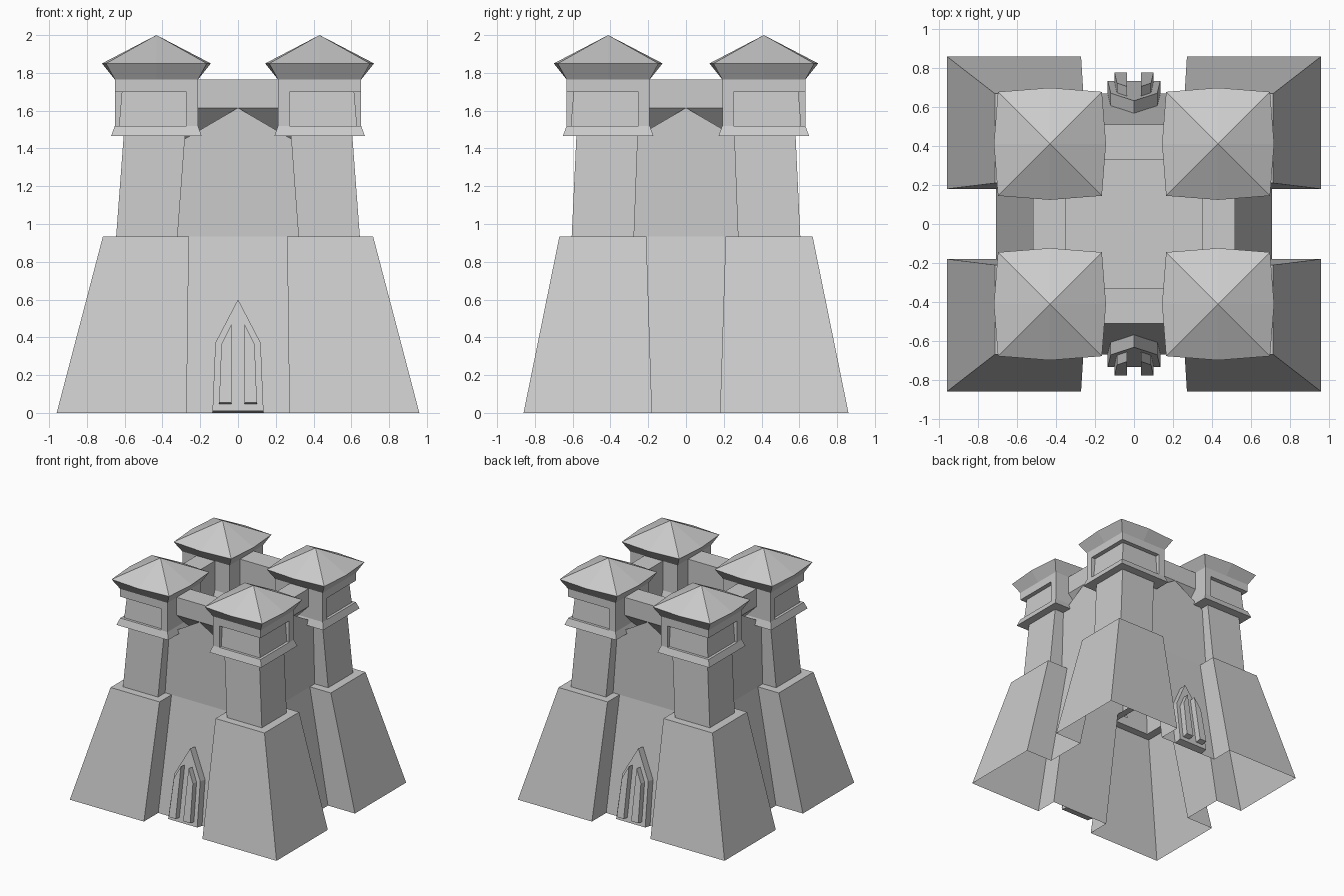
import bpy, bmesh
from mathutils import Vector

cube = bpy.data.objects.get("Cube")
if cube:
    bpy.data.objects.remove(cube, do_unlink=True)

stone = bpy.data.materials.new("grey_stone")
stone.use_nodes = True
GREY = (0.6, 0.6, 0.6, 1)
stone.diffuse_color = GREY
stone.node_tree.nodes["Principled BSDF"].inputs["Base Color"].default_value = GREY


def make(name, verts, faces, place=None):
    """Build a flat-shaded part, moving every point with place()."""
    bm = bmesh.new()
    vs = [bm.verts.new(place(*v) if place else v) for v in verts]
    for f in faces:
        bm.faces.new([vs[i] for i in f])
    bmesh.ops.recalc_face_normals(bm, faces=bm.faces)
    mesh = bpy.data.meshes.new(name)
    bm.to_mesh(mesh)
    bm.free()
    mesh.materials.append(stone)
    ob = bpy.data.objects.new(name, mesh)
    bpy.context.collection.objects.link(ob)
    return ob


def loft(name, rings, bottom=True, top=True, place=None):
    """Skin a stack of rings that share a point count."""
    n = len(rings[0])
    faces = [(r * n + i, r * n + (i + 1) % n, (r + 1) * n + (i + 1) % n, (r + 1) * n + i)
             for r in range(len(rings) - 1) for i in range(n)]
    if bottom:
        faces.append(tuple(reversed(range(n))))
    if top:
        faces.append(tuple(range((len(rings) - 1) * n, len(rings) * n)))
    return make(name, [p for ring in rings for p in ring], faces, place)


def rect(x0, x1, y0, y1, z):
    return [(x0, y0, z), (x1, y0, z), (x1, y1, z), (x0, y1, z)]


CX, CY = 0.432, 0.412


def square(half, z):
    return rect(CX - half, CX + half, CY - half, CY + half, z)


def eight(corner, mid, z):
    c, m = corner, mid
    pts = [(-c, -c), (0, -m), (c, -c), (m, 0), (c, c), (0, m), (-c, c), (-m, 0)]
    return [(CX + x, CY + y, z) for x, y in pts]


def footprint(x0, x1, y0, y1, wall_x, wall_y, z):
    """Outline of four corner feet joined by recessed walls."""
    corner = [(wall_x, y0), (x1, y0), (x1, y1), (x0, y1), (x0, wall_y)]
    ring = []
    for sx, sy in ((1, 1), (-1, 1), (-1, -1), (1, -1)):
        pts = corner if sx == sy else corner[::-1]
        ring += [(sx * x, sy * y, z) for x, y in pts]
    return ring


def tower(label, sx, sy):
    def place(x, y, z):
        return (sx * x, sy * y, z)

    # ledge on top of the foot, and the shaft
    loft(label + "_tower_shaft", [
        rect(0.26, 0.715, 0.21, 0.67, 0.935),
        rect(0.32, 0.645, 0.275, 0.605, 0.935),
        rect(0.28, 0.605, 0.255, 0.58, 1.47)], bottom=False, top=False, place=place)
    # ledge under the guard room
    loft(label + "_tower_ledge", [square(0.24, 1.465), square(0.22, 1.52)], place=place)
    # guard room, recessed around the outer corner
    o, p = 0.22, 0.16

    def plan(q, z):
        pts = [(-o, -o), (o, -o), (o, -p), (q, -p), (q, q), (-p, q), (-p, o), (-o, o)]
        return [(CX + x, CY + y, z) for x, y in pts]

    loft(label + "_guard_room", [plan(0.198, 1.52), plan(0.183, 1.70)],
         bottom=False, top=False, place=place)
    loft(label + "_room_lintel", [square(o, 1.70), square(o, 1.77)], top=False, place=place)
    # flared eave and pointed roof
    rings = eight(0.22, 0.22, 1.765) + eight(0.267, 0.288, 1.85) + [(CX, CY, 2.0)]
    faces = []
    for i in range(8):
        j = (i + 1) % 8
        faces += [(i, j, 8 + j, 8 + i), (8 + i, 8 + j, 16)]
    make(label + "_roof", rings, faces, place)


for yname, sy in (("front", -1), ("back", 1)):
    for xname, sx in (("right", -1), ("left", 1)):
        tower(yname + "_" + xname, sx, sy)

# battered feet and lower walls as one shell, open underneath
loft("lower_shell", [footprint(0.272, 0.96, 0.18, 0.86, 0.71, 0.67, 0),
                     footprint(0.26, 0.715, 0.21, 0.67, 0.52, 0.51, 0.935)],
     bottom=False, top=False)

DECK = 1.44


def wall(label, place, face, inner):
    """Wall in a frame of u along, d outward and z up."""
    h, apex = 0.3, 1.615
    # upper wall ending in a gable
    make(label + "_upper_wall",
         [(-0.36, face, 0.935), (0.36, face, 0.935), (h, face, DECK),
          (0, face, apex), (-h, face, DECK)], [(0, 1, 2, 3, 4)], place)
    # bridge between the guard rooms, sloping back underneath
    section = [(face, apex), (face, 1.765), (inner, 1.765), (inner, DECK)]
    loft(label + "_bridge", [[(u, d, z) for d, z in section] for u in (-h, h)],
         bottom=False, top=False, place=place)


def door(label, place, foot, face):
    """Pointed door standing square to the sloped wall."""
    slope = (foot - face) / 0.935
    normal = Vector((0, 1, slope)).normalized()

    def plate(name, outline, near, far):
        rings = [[Vector((x, foot - slope * z, z)) + normal * off for x, z in outline]
                 for off in (near, far)]
        loft(name, [[tuple(p) for p in r] for r in rings], bottom=False, place=place)

    plate(label + "_door",
          [(-0.135, 0), (0.135, 0), (0.12, 0.36), (0, 0.59), (-0.12, 0.36)], 0, 0.065)
    for side, s in (("left", 1), ("right", -1)):
        plate(label + "_door_" + side + "_panel",
              [(s * 0.1, 0.035), (s * 0.035, 0.035), (s * 0.035, 0.45), (s * 0.088, 0.345)],
              0.065, 0.115)


def to_front(u, d, z):
    return (u, -d, z)


def to_back(u, d, z):
    return (u, d, z)


wall("front", to_front, 0.51, 0.33)
wall("back", to_back, 0.51, 0.33)
wall("left", lambda u, d, z: (d, u, z), 0.52, 0.35)
wall("right", lambda u, d, z: (-d, u, z), 0.52, 0.35)
door("front", to_front, 0.67, 0.51)
door("back", to_back, 0.67, 0.51)

# courtyard deck
make("deck", rect(-0.35, 0.35, -0.33, 0.33, DECK), [(0, 1, 2, 3)])
